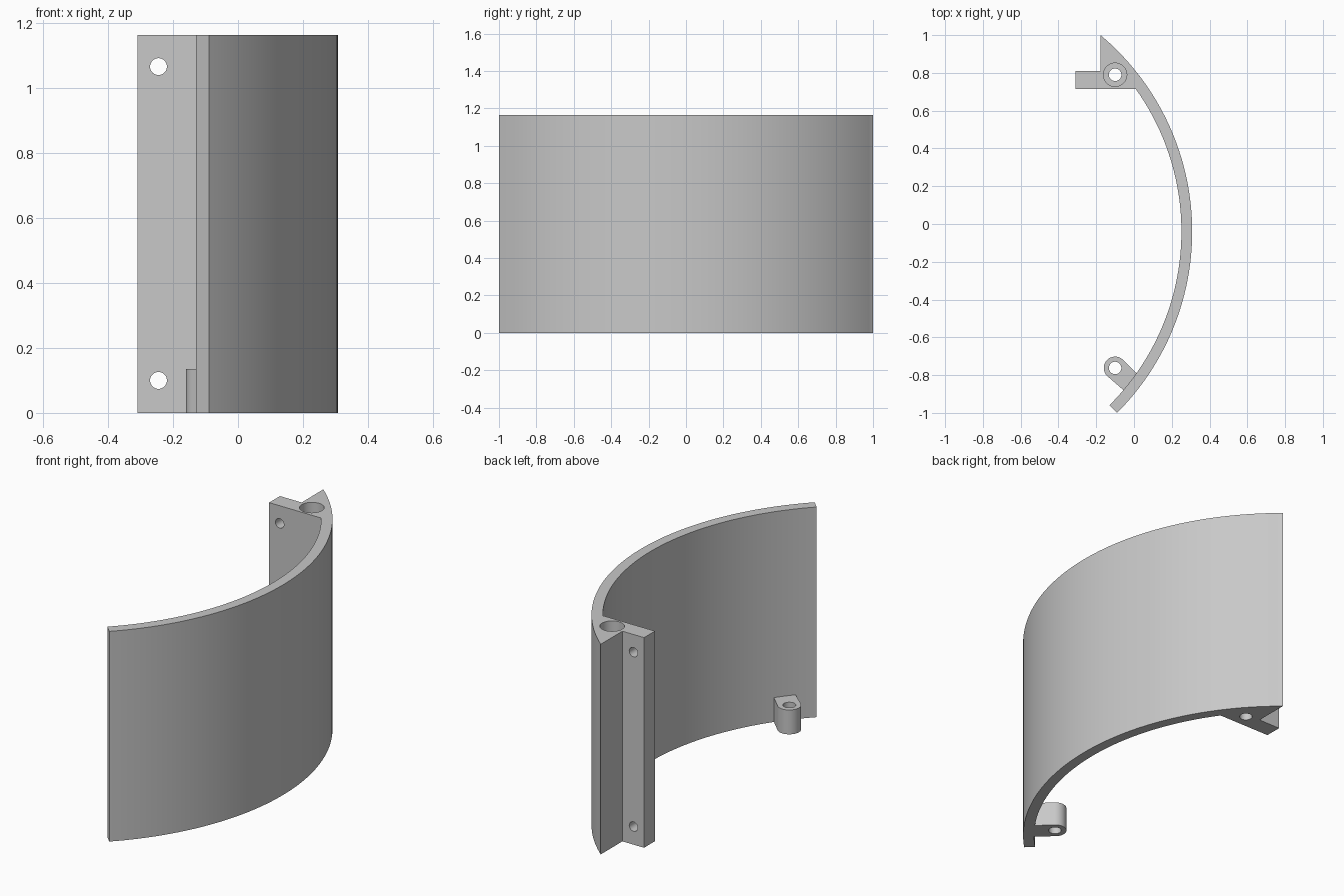
import bpy, bmesh
from math import sin, cos, radians, sqrt, pi
from mathutils import Matrix, Vector

cube = bpy.data.objects.get("Cube")
if cube:
    bpy.data.objects.remove(cube, do_unlink=True)

HEIGHT = 1.165
BOSS_HEIGHT = 0.135
CX, CY = -1.049, -0.04          # centre of the curved wall
R_OUT, R_IN = 1.357, 1.30

grey = bpy.data.materials.new("light grey plastic")
grey.use_nodes = True
grey.diffuse_color = (0.58, 0.58, 0.58, 1)
grey.node_tree.nodes["Principled BSDF"].inputs["Base Color"].default_value = grey.diffuse_color


def arc(cx, cy, r, start, end, steps):
    """Points along an arc, angles in degrees."""
    angles = [radians(start + (end - start) * i / steps) for i in range(steps + 1)]
    return [(cx + r * cos(a), cy + r * sin(a)) for a in angles]


def make_object(name, bm):
    bmesh.ops.recalc_face_normals(bm, faces=bm.faces)
    mesh = bpy.data.meshes.new(name)
    bm.to_mesh(mesh)
    bm.free()
    mesh.materials.append(grey)
    obj = bpy.data.objects.new(name, mesh)
    bpy.context.collection.objects.link(obj)
    return obj


def extrude_profile(name, points, height):
    bm = bmesh.new()
    face = bm.faces.new([bm.verts.new((x, y, 0)) for x, y in points])
    new = bmesh.ops.extrude_face_region(bm, geom=[face])["geom"]
    verts = [v for v in new if isinstance(v, bmesh.types.BMVert)]
    bmesh.ops.translate(bm, verts=verts, vec=(0, 0, height))
    return make_object(name, bm)


def drill(obj, centre, radius, length, along_y=False):
    """Cut a round hole, centred on the given point."""
    bm = bmesh.new()
    matrix = Matrix.Translation(Vector(centre))
    if along_y:
        matrix = matrix @ Matrix.Rotation(pi / 2, 4, 'X')
    bmesh.ops.create_cone(bm, cap_ends=True, segments=40, radius1=radius,
                          radius2=radius, depth=length, matrix=matrix)
    cutter = make_object("hole_cutter", bm)
    cutter.hide_render = True
    mod = obj.modifiers.new("hole", 'BOOLEAN')
    mod.operation, mod.solver, mod.object = 'DIFFERENCE', 'EXACT', cutter
    bpy.context.view_layer.objects.active = obj
    bpy.ops.object.modifier_apply(modifier=mod.name)
    bpy.data.objects.remove(cutter, do_unlink=True)


def smooth(obj):
    bpy.ops.object.select_all(action='DESELECT')
    obj.select_set(True)
    bpy.context.view_layer.objects.active = obj
    bpy.ops.object.shade_smooth_by_angle(angle=radians(25))


# Curved wall with the mounting bracket along its rear edge
bracket_front = 0.715
bracket_angle = 35.5
profile = arc(CX, CY, R_OUT, -45, 50, 72)
profile += [(-0.177, 1.0), (-0.177, 0.81), (-0.31, 0.81), (-0.31, bracket_front)]
profile += [(CX + sqrt(R_IN ** 2 - (bracket_front - CY) ** 2), bracket_front)]
profile += arc(CX, CY, R_IN, bracket_angle - 1, -45, 60)
wall = extrude_profile("curved_wall_with_bracket", profile, HEIGHT)

# Screw channel with a wide bore above a narrow through hole
drill(wall, (-0.10, 0.79, HEIGHT / 2), 0.033, HEIGHT + 0.2)
drill(wall, (-0.10, 0.79, BOSS_HEIGHT + HEIGHT / 2), 0.062, HEIGHT)

# Cross holes in the bracket flange
for z in (0.10, 1.067):
    drill(wall, (-0.245, 0.76, z), 0.026, 0.3, along_y=True)
smooth(wall)

# Screw boss at the foot of the wall, ending on its inner surface
bx, by = -0.10, -0.762
outline = arc(bx, by, 0.06, 45, 225, 24)
wall_side = arc(CX, CY, R_IN, -40.2, -35.2, 6)
boss = extrude_profile("screw_boss", outline + wall_side, BOSS_HEIGHT)
drill(boss, (bx, by, BOSS_HEIGHT / 2), 0.033, 0.4)
smooth(boss)
